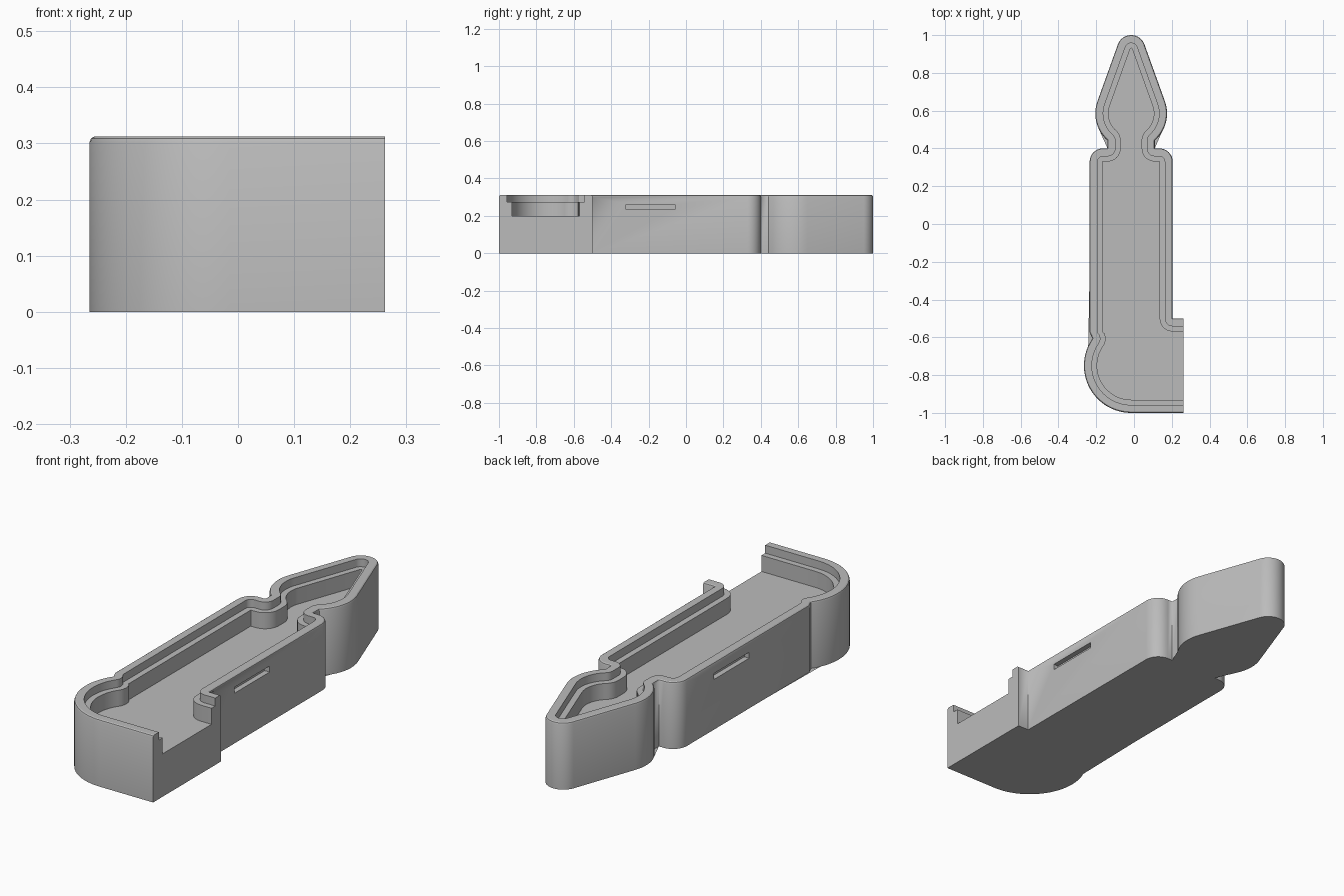
import bpy, bmesh
from math import radians, cos, sin

old = bpy.data.objects.get("Cube")
if old:
    bpy.data.objects.remove(old)

AXIS = -0.015      # symmetry line of the body, neck and pointed end

grey = bpy.data.materials.new("plain grey")
grey.use_nodes = True
colour = (0.5, 0.5, 0.5, 1)
grey.diffuse_color = colour
grey.node_tree.nodes["Principled BSDF"].inputs["Base Color"].default_value = colour


def arc(x, y, r, start, end, n):
    """Points on an arc, angles in degrees."""
    angles = [radians(start + (end - start) * i / n) for i in range(n + 1)]
    return [(x + r * cos(a), y + r * sin(a)) for a in angles]


def outline(d, end_x):
    """Plan of the tray, moved inward by d; end_x is the flat side end."""
    # Right half from the body corner to the tip
    half = arc(0.135, 0.33, 0.07 - d, 0, 90, 8)
    half += arc(0.11, 0.40, d, 270, 180, 6)
    half += arc(0.11, 0.442, d, 180, 131, 6)
    half += arc(AXIS, 0.585, 0.19 - d, -49, 19.8, 12)
    half += arc(AXIS, 0.925, 0.075 - d, 19.8, 90, 10)
    mirrored = [(2 * AXIS - x, y) for x, y in reversed(half)]
    # Side branch, then both halves, then the rounded front
    pts = [(end_x, -1 + d), (end_x, -0.5 - d)]
    pts += arc(0.205, -0.5, d, 270, 180, 6)
    pts += half + mirrored[1:]
    pts += [(-0.235 + d, -0.573)]
    pts += arc(-0.22, -0.607, d, 25, -35, 6)
    pts += arc(AXIS, -0.75, 0.25 - d, 145, 270, 24)
    return pts


def loft(name, layers, end_x):
    """Solid through a stack of (inset, height) outlines."""
    bm = bmesh.new()
    rings = [[bm.verts.new((x, y, z)) for x, y in outline(d, end_x)] for d, z in layers]
    n = len(rings[0])
    for low, high in zip(rings, rings[1:]):
        for i in range(n):
            j = (i + 1) % n
            bm.faces.new((low[i], low[j], high[j], high[i]))
    bm.faces.new(rings[0][::-1])
    bm.faces.new(rings[-1])
    bmesh.ops.remove_doubles(bm, verts=bm.verts, dist=0.0001)
    bmesh.ops.recalc_face_normals(bm, faces=bm.faces)
    mesh = bpy.data.meshes.new(name)
    bm.to_mesh(mesh)
    bm.free()
    mesh.materials.append(grey)
    ob = bpy.data.objects.new(name, mesh)
    bpy.context.collection.objects.link(ob)
    return ob


def box(name, centre, size):
    bpy.ops.mesh.primitive_cube_add(size=1, location=centre)
    ob = bpy.context.object
    ob.name = name
    ob.scale = size
    ob.data.materials.append(grey)
    return ob


# Tray body with a softened outer rim
tray = loft("tray", [(0, 0), (0, 0.302), (0.003, 0.309), (0.008, 0.312)], 0.262)

# Stepped cavity, open at the side branch, and a latch slot in each side
cutters = [
    loft("rim_step_cutter", [(0.042, 0.275), (0.042, 0.4)], 0.4),
    loft("cavity_cutter", [(0.0695, 0.2), (0.0695, 0.35)], 0.4),
    box("right_slot_cutter", (0.205, -0.19, 0.248), (0.05, 0.26, 0.028)),
    box("left_slot_cutter", (-0.235, 0.0, 0.248), (0.05, 0.26, 0.028)),
]
for cutter in cutters:
    mod = tray.modifiers.new(cutter.name, "BOOLEAN")
    mod.operation = "DIFFERENCE"
    mod.solver = "EXACT"
    mod.object = cutter

# Apply the cuts, remove the cutters and smooth the curved walls
bpy.ops.object.select_all(action="DESELECT")
tray.select_set(True)
bpy.context.view_layer.objects.active = tray
for cutter in cutters:
    bpy.ops.object.modifier_apply(modifier=cutter.name)
for cutter in cutters:
    bpy.data.objects.remove(cutter)
bpy.ops.object.shade_smooth_by_angle(angle=radians(30))
